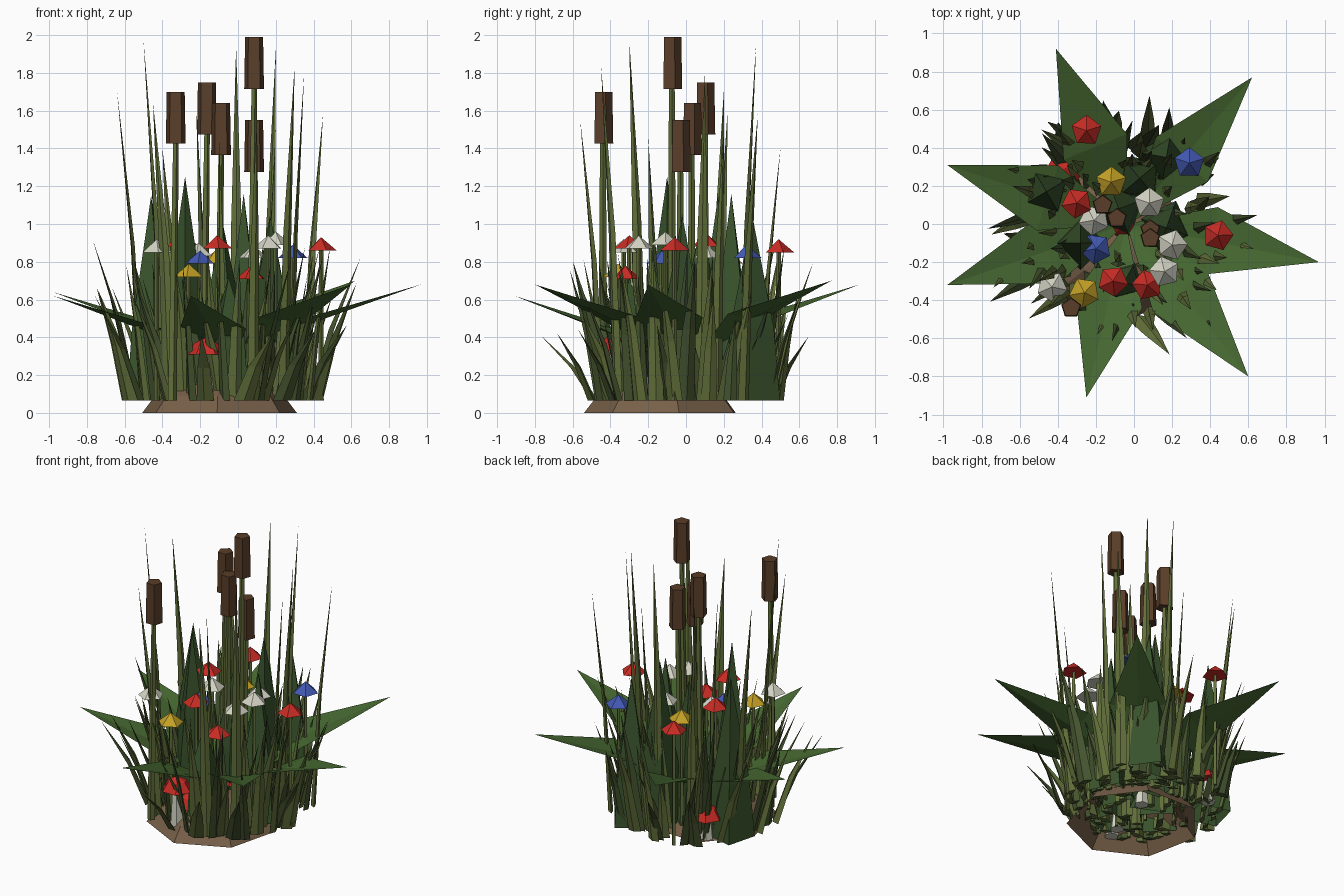
import bpy, bmesh, math, random
from mathutils import Vector

if "Cube" in bpy.data.objects:
    bpy.data.objects.remove(bpy.data.objects["Cube"])

random.seed(11)
TAU = math.tau
COL = {
    "soil": (.185, .115, .065), "grass": (.12, .16, .042), "grass_dark": (.06, .09, .028),
    "leaf": (.06, .135, .03), "spike": (.04, .085, .025), "cattail": (.10, .048, .022),
    "red": (.58, .025, .018), "white": (.66, .66, .56), "blue": (.055, .10, .45), "gold": (.56, .36, .02),
}
mats = {}
for k, c in COL.items():
    mats[k] = bpy.data.materials.new(k)
    mats[k].diffuse_color = (*c, 1)
parts = {}


def part(name, mat):
    """One bmesh per named part."""
    return parts.setdefault(name, (bmesh.new(), mat))[0]


def loft(bm, rings, n, turn=0.0, squash=1.0, cap_bottom=True):
    """Stack of horizontal n-gons (x, y, z, radius); radius 0 makes a point."""
    prev = None
    ca, sa = math.cos(turn), math.sin(turn)
    for x, y, z, r in rings:
        if r == 0:
            cur = [bm.verts.new((x, y, z))]
        else:
            cur = []
            for i in range(n):
                u, v = r * math.cos(TAU * i / n), r * squash * math.sin(TAU * i / n)
                cur.append(bm.verts.new((x + u * ca - v * sa, y + u * sa + v * ca, z)))
        if prev is None:
            if cap_bottom and len(cur) > 1:
                bm.faces.new(cur[::-1])
        else:
            for i in range(n):
                j = (i + 1) % n
                if len(cur) == 1:
                    bm.faces.new((prev[i], prev[j], cur[0]))
                else:
                    bm.faces.new((prev[i], prev[j], cur[j], cur[i]))
        prev = cur
    if len(prev) > 1:
        bm.faces.new(prev)


Z0 = 0.065  # level where the plants start

# Hollow soil mound
loft(part("soil_mound", "soil"), [(-.1, -.12, 0, .42), (-.1, -.12, .09, .35), (-.1, -.12, .19, .2), (-.1, -.12, .22, 0)],
     7, .2, cap_bottom=False)


def blade(name, mat, base, tip, w, bow=.35):
    """Tapering grass blade that curves outward to its tip."""
    b, t = Vector(base), Vector(tip)
    m = b.lerp(t, .5)
    m.x, m.y = b.x + (t.x - b.x) * bow, b.y + (t.y - b.y) * bow
    turn = math.atan2(t.y - b.y, t.x - b.x) + math.pi / 2 + random.uniform(-.6, .6)
    loft(part(name, mat), [(*b, w), (*m, w * .72), (*t, 0)], 4, turn, .4)


# Tall thin reeds: tip x, y, z
for x, y, z in [(-.5, -.3, 1.97), (-.64, .2, 1.7), (-.45, -.44, 1.64), (-.01, .37, 1.94), (.2, .37, 1.92),
                (.3, -.45, 1.84), (.35, .1, 1.8), (.45, .38, 1.58), (-.22, .22, 1.6), (.1, -.56, 1.55),
                (-.4, .5, 1.4), (.2, .2, 1.5), (-.1, -.2, 1.45)]:
    blade("tall_reeds", "grass", (x * .8, y * .8, Z0), (x, y, z), .038)

# Short grass clumps leaning outward
for i in range(95):
    a = i * 2.39996 + random.uniform(-.2, .2)
    r = .52 * math.sqrt((i + 14) / 109)
    d = Vector((math.cos(a), math.sin(a)))
    lean = random.uniform(.06, .3) * (r / .5)
    h = random.uniform(.4, .92)
    bx, by = -.08 + d.x * r, d.y * r
    a2 = a + random.uniform(-.5, .5)
    kind = ("grass_blades", "grass") if i % 2 else ("dark_grass_blades", "grass_dark")
    blade(*kind, (bx, by, Z0), (bx + lean * math.cos(a2), by + lean * math.sin(a2), h), random.uniform(.035, .055), .4)

# Broad upright spikes: x, y, tip z, radius
for i, (x, y, z, r) in enumerate([(-.28, -.1, 1.25, .15), (.03, .24, 1.16, .15), (.17, .35, 1.05, .15),
                                  (-.46, .17, 1.15, .15), (.17, -.02, 1.05, .15), (-.08, .08, 1.0, .16),
                                  (-.05, -.3, .72, .12)]):
    loft(part("upright_spikes", "spike"), [(x, y, Z0, r), (x, y, .45, r * .78), (x, y, z, 0)], 4, i * .7,
         cap_bottom=False)

# Wide spreading leaves, almost flat: tip x, y, z
for tip in [(-.41, .92, .68), (.62, .77, .7), (-.98, .31, .64), (-.98, -.32, .62), (.97, -.2, .68),
            (.6, -.8, .68), (-.25, -.91, .62)]:
    bm = part("spreading_leaves", "leaf")
    t, b = Vector(tip), Vector((-.04, 0, .22))
    d = (t - b).to_2d().normalized()
    side = Vector((-d.y, d.x, 0)) * .18
    m = b.lerp(t, .44)
    m.z = t.z - .2
    up = Vector((0, 0, .025))
    vb, vm, vt, vl, vr = [bm.verts.new(p) for p in (b, m, t, m + side + up, m - side + up)]
    for f in ((vb, vm, vl), (vb, vr, vm), (vm, vt, vl), (vm, vr, vt)):
        bm.faces.new(f)

# Cattails: x, y, top z
for x, y, z in [(-.33, -.44, 1.7), (-.165, .1, 1.75), (-.09, .03, 1.64), (.085, -.075, 1.99), (.085, -.03, 1.55)]:
    loft(part("cattail_stems", "grass"), [(x - .02, y, Z0, .026), (x, y, z - .25, .016)], 5)
    loft(part("cattail_heads", "cattail"), [(x, y, z - .275, .055), (x, y, z, .05)], 5, .3)

# Flowers: x, y, top z
flowers = {
    "red": [(-.25, .49, .92), (-.3, .11, .95), (.44, -.06, .93), (.07, -.32, .78), (-.11, -.3, .94)],
    "white": [(.08, .11, .89), (-.21, .02, .9), (.2, -.11, .96), (.16, -.25, .94), (-.43, -.33, .92)],
    "blue": [(.29, .32, .89), (-.2, -.13, .86)],
    "gold": [(-.12, .22, .86), (-.26, -.36, .79)],
}
for c, spots in flowers.items():
    for i, (x, y, z) in enumerate(spots):
        loft(part("flower_stems", "grass"), [(x, y, Z0, .014), (x, y, z - .05, .012)], 4)
        loft(part(c + "_flowers", c), [(x, y, z - .07, .082), (x, y, z, 0)], 5, i * .5 + .3)

# Mushrooms: x, y, top z, cap radius
for x, y, z, r in [(-.17, -.42, .4, .1), (-.36, .29, .3, .1), (-.14, -.33, .26, .08), (-.06, 0, .32, .07)]:
    loft(part("mushroom_stems", "white"), [(x, y, Z0, .045), (x, y, z - .08, .03)], 6)
    loft(part("mushroom_caps", "red"), [(x, y, z - .09, r), (x, y, z - .03, r * .6), (x, y, z, 0)], 6)

for name, (bm, mat) in parts.items():
    me = bpy.data.meshes.new(name)
    bmesh.ops.recalc_face_normals(bm, faces=bm.faces)
    bm.to_mesh(me)
    bm.free()
    me.materials.append(mats[mat])
    bpy.context.collection.objects.link(bpy.data.objects.new(name, me))

for m in bpy.data.materials:
    if m.users and not m.is_grease_pencil:
        m.use_nodes = True
        m.node_tree.nodes["Principled BSDF"].inputs["Base Color"].default_value = m.diffuse_color
